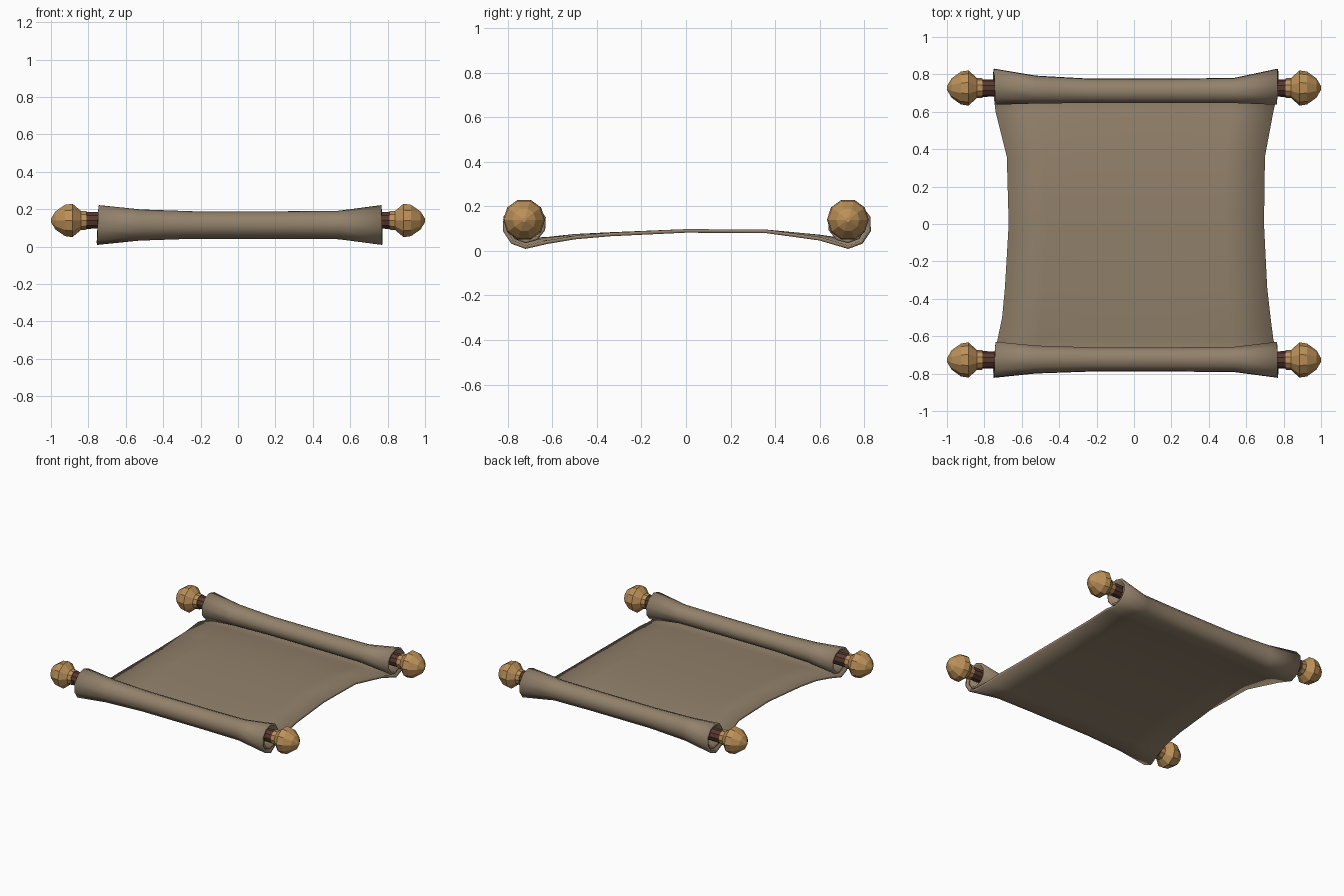
import bpy, bmesh, math

if "Cube" in bpy.data.objects:
    bpy.data.objects.remove(bpy.data.objects["Cube"])


def material(name, rgb):
    m = bpy.data.materials.new(name)
    m.use_nodes = True
    m.diffuse_color = (*rgb, 1)
    m.node_tree.nodes["Principled BSDF"].inputs["Base Color"].default_value = (*rgb, 1)
    return m


PAPER = material("parchment", (0.29, 0.22, 0.147))
DARK = material("dark wood", (0.10, 0.04, 0.027))
GOLD = material("golden wood", (0.50, 0.28, 0.10))


def loft(name, rows, mat, closed=False, smooth=None):
    """Skin a grid of points; closed joins each row into a ring and caps the ends."""
    bm = bmesh.new()
    grid = [[bm.verts.new(p) for p in row] for row in rows]
    n = len(rows[0])
    for a, b in zip(grid, grid[1:]):
        for i in range(n if closed else n - 1):
            j = (i + 1) % n
            bm.faces.new((a[i], a[j], b[j], b[i]))
    if closed:
        bm.faces.new(grid[0])
        bm.faces.new(grid[-1])
    bmesh.ops.recalc_face_normals(bm, faces=bm.faces)
    me = bpy.data.meshes.new(name)
    bm.to_mesh(me)
    bm.free()
    me.materials.append(mat)
    ob = bpy.data.objects.new(name, me)
    bpy.context.collection.objects.link(ob)
    if smooth:
        bpy.ops.object.select_all(action='DESELECT')
        ob.select_set(True)
        bpy.context.view_layer.objects.active = ob
        bpy.ops.object.shade_smooth_by_angle(angle=math.radians(smooth))
    return ob


def lathe(name, profile, y, mat, sign=1, sides=10):
    """Turn an (x, radius) profile around a rod axis."""
    ring = [2 * math.pi * i / sides for i in range(sides)]
    rows = [[(sign * x, y + r * math.cos(a), 0.14 + r * math.sin(a)) for a in ring]
            for x, r in profile]
    return loft(name, rows, mat, closed=True)


# Stations across the width, with how far the rolls flare open there
STATIONS = [(-1, 1), (-0.7, 0.3), (-0.32, 0), (0.32, 0), (0.7, 0.08), (1, 1)]


def across(xl, xr, point):
    """One row of points over the width; point(flare) gives y and z."""
    return [(abs(u) * (xl if u < 0 else xr), *point(w)) for u, w in STATIONS]


def roll(side, cy, shift):
    """Spiral rows from the outer bottom edge inward."""
    rows = []
    for k in range(14):
        a = math.radians(-90 - 36 * k)

        def point(w):
            r = 0.072 + 0.033 * w - 0.0026 * k
            return (side * (cy + shift * w - r * math.cos(a)),
                    0.122 + r * math.sin(a))
        rows.append(across(-0.755 + 0.002 * k, 0.772 - 0.001 * k, point))
    return rows


# Parchment: front roll, arched sheet, back roll as one skin
SHEET = [  # y, left x, right x, middle z, edge z
    (-0.62, -0.73, 0.745, 0.055, 0.04),
    (-0.50, -0.705, 0.73, 0.068, 0.06),
    (-0.34, -0.69, 0.712, 0.076, 0.074),
    (0.0, -0.67, 0.695, 0.09, 0.09),
    (0.36, -0.68, 0.70, 0.088, 0.088),
    (0.60, -0.74, 0.745, 0.065, 0.055),
]
rows = roll(-1, 0.718, 0.002)[::-1]
for y, xl, xr, zm, ze in SHEET:
    rows.append(across(xl, xr, lambda w: (y, zm + (ze - zm) * w)))
rows += roll(1, 0.706, 0.022)
parchment = loft("parchment", rows, PAPER, smooth=40)
thick = parchment.modifiers.new("thickness", 'SOLIDIFY')
thick.thickness = 0.016
thick.offset = 0

# Rods and turned knobs
HALF_ROD = [(0.83, 0.047), (0.56, 0.045), (0.48, 0.03)]
ROD = [(-x, r) for x, r in HALF_ROD] + HALF_ROD[::-1]
KNOB = [(0.81, 0.052), (0.84, 0.054), (0.885, 0.094), (0.925, 0.088),
        (0.975, 0.052), (1.0, 0.01)]
for end, y in (("front", -0.727), ("back", 0.727)):
    lathe(end + "_rod", ROD, y, DARK)
    for hand, sign in (("left", 1), ("right", -1)):
        lathe(end + "_" + hand + "_knob", KNOB, y, GOLD, sign)
